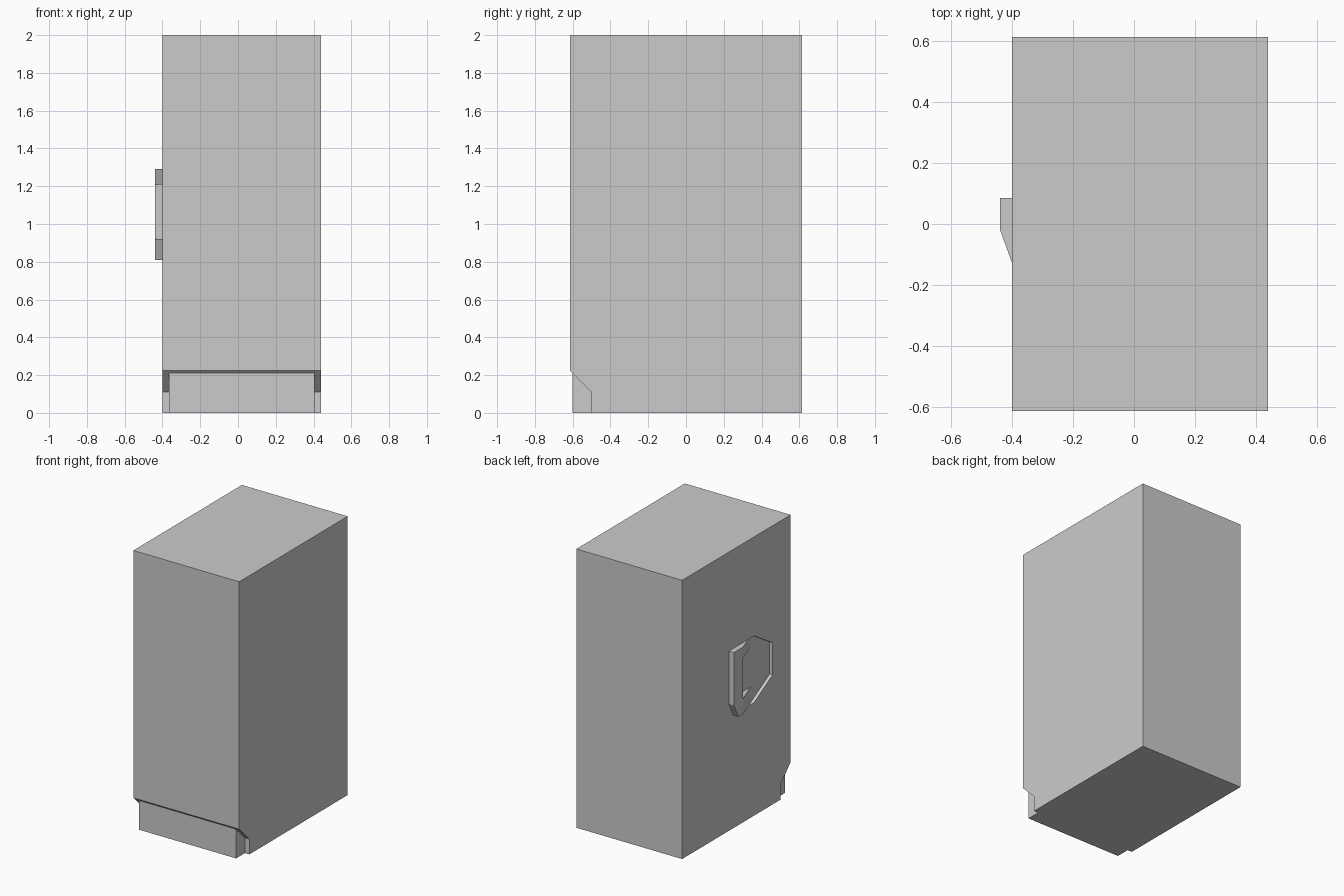
import bpy, bmesh
from mathutils import Vector

if "Cube" in bpy.data.objects:
    bpy.data.objects.remove(bpy.data.objects["Cube"])


def prism(name, profile, x0, x1, clip=None):
    """Extrude a (y, z) profile along x; optionally clip by a plane (point, normal)."""
    bm = bmesh.new()
    face = bm.faces.new([bm.verts.new((x0, y, z)) for y, z in profile])
    ext = bmesh.ops.extrude_face_region(bm, geom=[face])
    verts = [v for v in ext["geom"] if isinstance(v, bmesh.types.BMVert)]
    bmesh.ops.translate(bm, verts=verts, vec=(x1 - x0, 0, 0))
    if clip:
        res = bmesh.ops.bisect_plane(bm, geom=bm.verts[:] + bm.edges[:] + bm.faces[:],
                                     plane_co=clip[0], plane_no=clip[1], clear_outer=True)
        edges = [e for e in bm.edges if e.is_boundary]
        bmesh.ops.holes_fill(bm, edges=edges, sides=0)
    bmesh.ops.recalc_face_normals(bm, faces=bm.faces[:])
    mesh = bpy.data.meshes.new(name)
    bm.to_mesh(mesh)
    bm.free()
    obj = bpy.data.objects.new(name, mesh)
    bpy.context.collection.objects.link(obj)
    return obj


# Cabinet body with stepped-back, sloped toe space
body = prism("cabinet_body", [(-0.50, 0), (0.615, 0), (0.615, 2), (-0.615, 2),
                              (-0.615, 0.225), (-0.50, 0.11)], -0.40, 0.44)

# Kick plate filling the toe space
prism("kick_plate", [(-0.60, 0), (-0.495, 0), (-0.495, 0.11), (-0.595, 0.21), (-0.60, 0.21)],
      -0.365, 0.405)

# Shallow finger recess in the side wall
cutter = prism("recess_cutter", [(-0.02, 0.92), (-0.13, 0.81), (-0.20, 0.81), (-0.41, 0.93),
                                 (-0.41, 1.16), (-0.20, 1.29), (-0.13, 1.29), (-0.02, 1.21)],
               -0.48, -0.377)
cutter.hide_render = True
cutter.hide_viewport = True
mod = body.modifiers.new("recess", "BOOLEAN")
mod.operation = "DIFFERENCE"
mod.solver = "EXACT"
mod.object = cutter

# Bracket handle whose arms slope down into the recess
prism("side_handle", [(0.085, 1.29), (-0.22, 1.29), (-0.22, 1.21), (-0.02, 1.21), (-0.02, 0.92),
                      (-0.22, 0.92), (-0.22, 0.81), (0.035, 0.81), (0.085, 0.91)],
      -0.44, -0.36, clip=(Vector((-0.44, -0.02, 1)), Vector((-0.11, -0.04, 0))))
